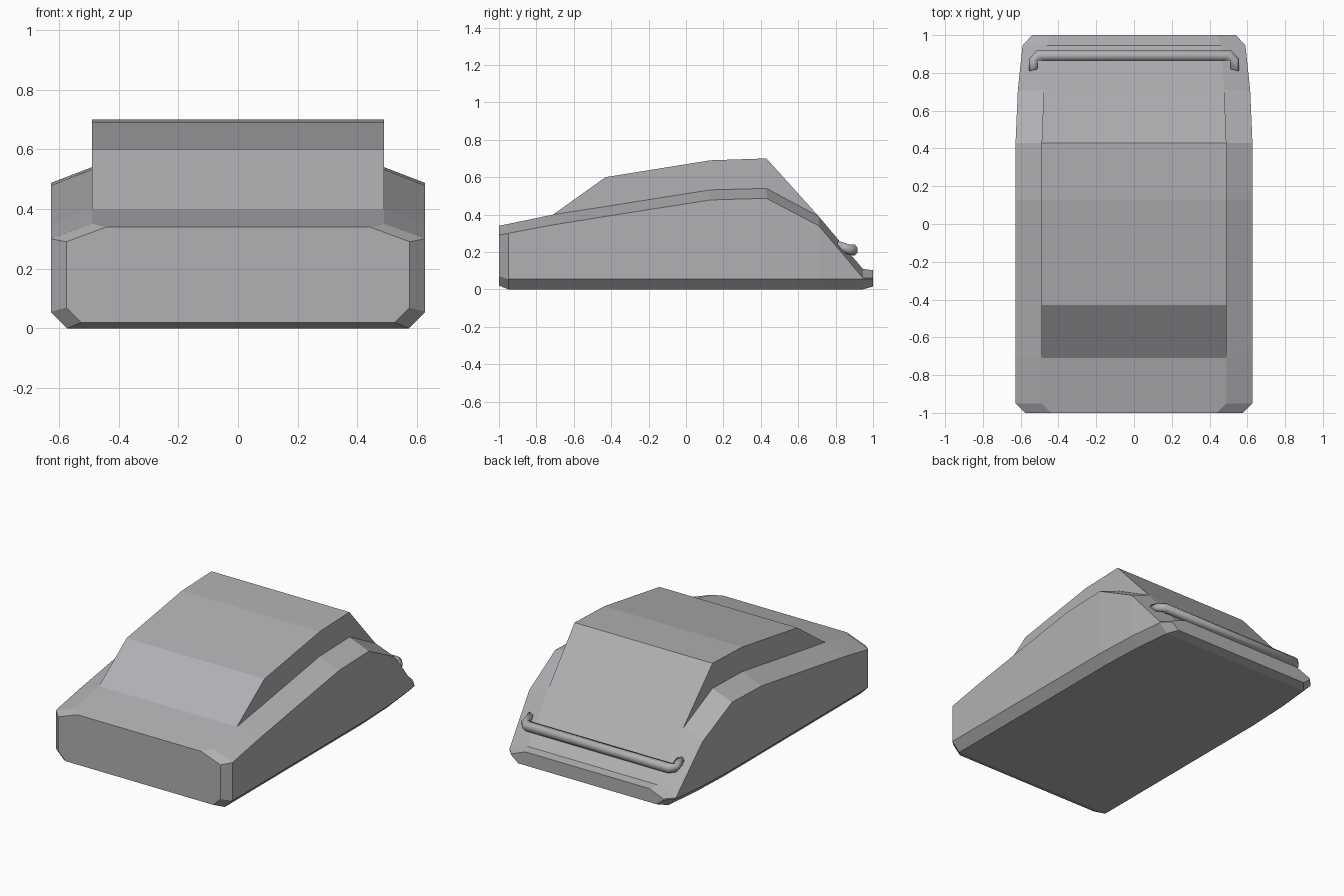
import bpy, bmesh

if "Cube" in bpy.data.objects:
    bpy.data.objects.remove(bpy.data.objects["Cube"])

# Dark grey paint
paint = bpy.data.materials.new("grey_paint")
paint.diffuse_color = (0.44, 0.435, 0.455, 1)
paint.use_nodes = True
paint.node_tree.nodes["Principled BSDF"].inputs["Base Color"].default_value = paint.diffuse_color


def make_loft(name, rings, smooth=False):
    """Skin closed rings of equal length, cap both ends, weld collapsed points."""
    bm = bmesh.new()
    vs = [[bm.verts.new(p) for p in r] for r in rings]
    n = len(rings[0])
    for a, b in zip(vs, vs[1:]):
        for i in range(n):
            j = (i + 1) % n
            bm.faces.new((a[i], a[j], b[j], b[i]))
    bm.faces.new(vs[0])
    bm.faces.new(vs[-1])
    bmesh.ops.remove_doubles(bm, verts=bm.verts, dist=0.0005)
    bmesh.ops.recalc_face_normals(bm, faces=bm.faces)
    for f in bm.faces:
        f.smooth = smooth
    me = bpy.data.meshes.new(name)
    bm.to_mesh(me)
    bm.free()
    me.materials.append(paint)
    ob = bpy.data.objects.new(name, me)
    bpy.context.collection.objects.link(ob)
    return ob


# Car body stations: y, half width, sill inset, floor z, sill z,
# shoulder z, deck half width, deck z, roof z
stations = [
    (-1.00, 0.575, 0.05, 0.02, 0.07, 0.29, 0.44, 0.34, 0.34),
    (-0.95, 0.627, 0.055, 0.0, 0.055, 0.30, 0.489, 0.35, 0.35),
    (-0.71, 0.627, 0.055, 0.0, 0.055, 0.345, 0.489, 0.40, 0.40),
    (-0.43, 0.627, 0.055, 0.0, 0.055, 0.39, 0.489, 0.443, 0.60),
    (0.13, 0.627, 0.055, 0.0, 0.055, 0.478, 0.489, 0.532, 0.69),
    (0.43, 0.627, 0.055, 0.0, 0.055, 0.487, 0.489, 0.54, 0.70),
    (0.71, 0.615, 0.055, 0.0, 0.055, 0.34, 0.478, 0.39, 0.39),
    (0.945, 0.59, 0.055, 0.0, 0.055, 0.062, 0.46, 0.11, 0.11),
    (1.00, 0.54, 0.05, 0.015, 0.055, 0.062, 0.44, 0.102, 0.102),
]
rings = []
for y, w, inset, floor, sill, shoulder, dw, deck, roof in stations:
    half = [(w - inset, floor), (w, sill), (w, shoulder), (dw, deck), (dw, roof)]
    rings.append([(x, y, z) for x, z in half] +
                 [(-x, y, z) for x, z in reversed(half)])
make_loft("car_body", rings)

# Rear spoiler bar with ends turned forward: outer xy, inner xy, low z, high z
path = [
    ((0.555, 0.81), (0.51, 0.82), 0.205, 0.26),
    ((0.555, 0.875), (0.51, 0.865), 0.185, 0.24),
    ((0.515, 0.918), (0.48, 0.865), 0.18, 0.24),
]
spoiler = []
for sx, part in ((1, path), (-1, path[::-1])):
    for (ox, oy), (ix, iy), lo, hi in part:
        mx, my = ox * 0.7 + ix * 0.3, oy * 0.7 + iy * 0.3
        spoiler.append([(sx * ox, oy, lo + 0.018), (sx * ox, oy, hi - 0.018),
                        (sx * mx, my, hi), (sx * ix, iy, hi - 0.01),
                        (sx * ix, iy, lo + 0.01), (sx * mx, my, lo)])
make_loft("rear_spoiler", spoiler, smooth=True)
